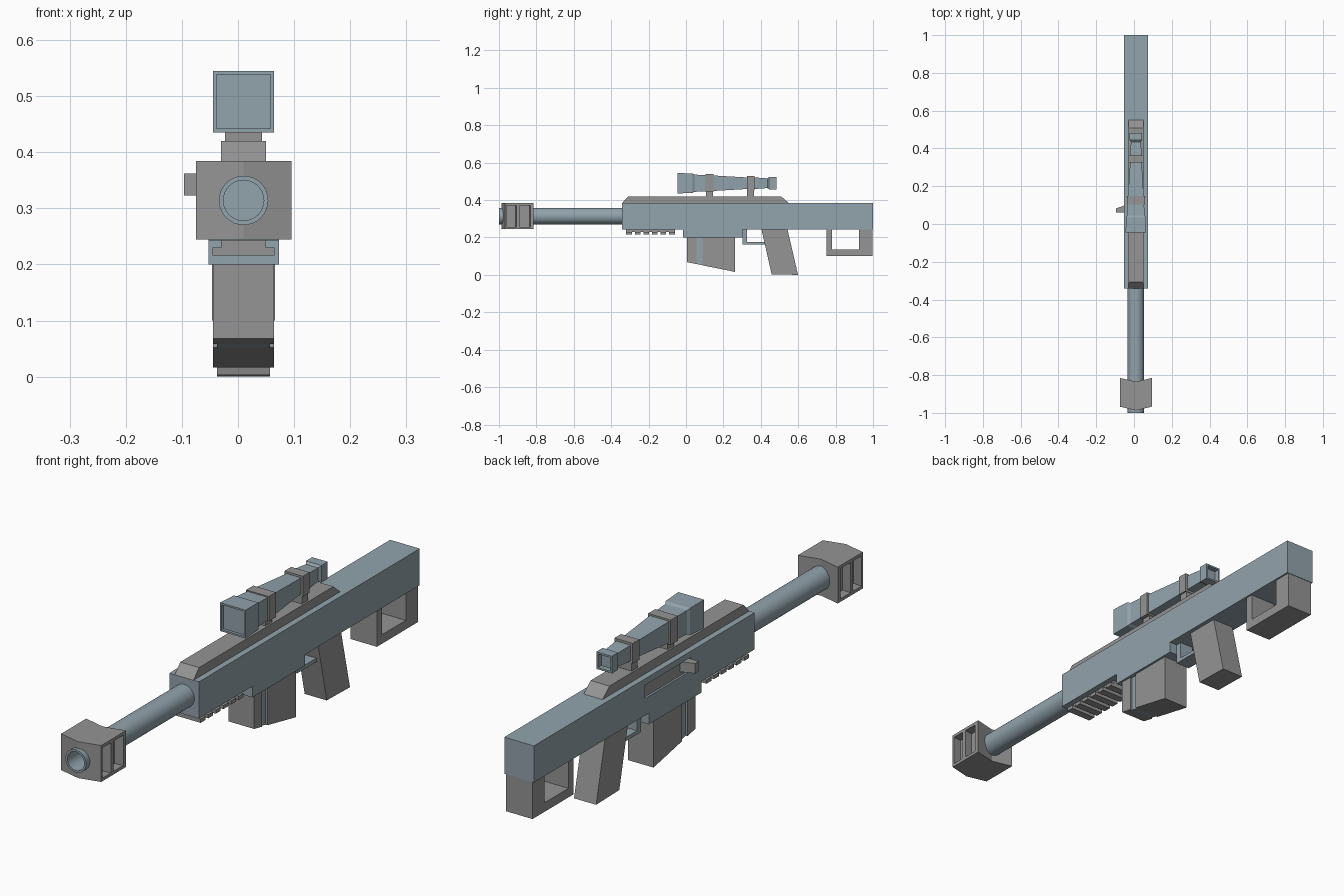
import bpy, bmesh, math

if "Cube" in bpy.data.objects:
    bpy.data.objects.remove(bpy.data.objects["Cube"])

CX = 0.01  # centre line of the body
BLUE = bpy.data.materials.new("blue_grey")
BLUE.diffuse_color = (0.287, 0.366, 0.413, 1)
BLUE.use_nodes = True
BLUE.node_tree.nodes["Principled BSDF"].inputs["Base Color"].default_value = BLUE.diffuse_color
GREY = bpy.data.materials.new("dark_grey")
GREY.diffuse_color = (0.297, 0.297, 0.297, 1)
GREY.use_nodes = True
GREY.node_tree.nodes["Principled BSDF"].inputs["Base Color"].default_value = GREY.diffuse_color


def make(name, bm, mat):
    bmesh.ops.recalc_face_normals(bm, faces=bm.faces[:])
    me = bpy.data.meshes.new(name)
    bm.to_mesh(me)
    bm.free()
    ob = bpy.data.objects.new(name, me)
    bpy.context.collection.objects.link(ob)
    me.materials.append(mat)
    return ob


def prism(name, pts, lo, hi, axis="x", mat=GREY):
    """Extrude a (y, z) outline along x, or an (x, y) outline along z."""
    bm = bmesh.new()
    put = (lambda p: (lo, p[0], p[1])) if axis == "x" else (lambda p: (p[0], p[1], lo))
    face = bm.faces.new([bm.verts.new(put(p)) for p in pts])
    ext = bmesh.ops.extrude_face_region(bm, geom=[face])["geom"]
    d = hi - lo
    bmesh.ops.translate(bm, verts=[v for v in ext if isinstance(v, bmesh.types.BMVert)],
                        vec=(d, 0, 0) if axis == "x" else (0, 0, d))
    return make(name, bm, mat)


def slab(name, pts, half, mat=GREY):
    return prism(name, pts, CX - half, CX + half, "x", mat)


def rect(y0, y1, z0, z1):
    return [(y0, z0), (y1, z0), (y1, z1), (y0, z1)]


def loft(name, rings, z, sides, mat=GREY):
    """Loft (y, radius) rings along y; four sides use the half width."""
    k, a0 = (math.sqrt(2), math.pi / 4) if sides == 4 else (1, 0)
    bm = bmesh.new()
    loops = []
    for y, r in rings:
        loops.append([bm.verts.new((CX + k * r * math.cos(a0 + 2 * math.pi * i / sides), y,
                                    z + k * r * math.sin(a0 + 2 * math.pi * i / sides)))
                      for i in range(sides)])
    for a, b in zip(loops, loops[1:]):
        for i in range(sides):
            j = (i + 1) % sides
            bm.faces.new((a[i], a[j], b[j], b[i]))
    bm.faces.new(loops[0])
    bm.faces.new(loops[-1])
    return make(name, bm, mat)


def cut(ob, cutter):
    cutter.hide_render = True
    m = ob.modifiers.new("cut", "BOOLEAN")
    m.operation, m.object, m.solver = "DIFFERENCE", cutter, "EXACT"
    bpy.context.view_layer.objects.active = ob
    bpy.ops.object.modifier_apply(modifier=m.name)
    bpy.data.objects.remove(cutter)


# Receiver with the side slot, bolt and handle on the left
receiver = slab("receiver", rect(-0.342, 1.0, 0.243, 0.384), 0.063, BLUE)
cut(receiver, prism("slot_cutter", rect(0.045, 0.326, 0.308, 0.36), -0.1, -0.035, "x", BLUE))
prism("bolt", rect(0.045, 0.326, 0.308, 0.36), -0.045, -0.03)
prism("bolt_handle", [(-0.096, 0.06), (-0.045, 0.06), (-0.045, 0.1), (-0.096, 0.082)],
      0.323, 0.362, "z")
slab("lower_receiver", rect(-0.017, 0.302, 0.20, 0.243), 0.063, BLUE)

# Sloped top rail
slab("top_rail", [(-0.342, 0.384), (0.55, 0.384), (0.508, 0.42), (-0.308, 0.42)], 0.04)

# Toothed lower rail
slab("lower_rail", rect(-0.32, -0.06, 0.228, 0.243), 0.04)
for i in range(6):
    y = -0.32 + i * 0.046
    slab(f"rail_tooth_{i + 1}", rect(y, y + 0.03, 0.216, 0.23), 0.055)

# Barrel with open bore
barrel = loft("barrel", [(-0.88, 0.036), (-1.0, 0.036), (-1.0, 0.044), (-0.34, 0.044)],
              0.314, 32, BLUE)
bpy.context.view_layer.objects.active = barrel
barrel.select_set(True)
bpy.ops.object.shade_smooth_by_angle(angle=math.radians(35))
barrel.select_set(False)

# Chevron muzzle brake with two ports on each side
L, R = CX - 0.085, CX + 0.085
brake = prism("muzzle_brake", [(L, -0.967), (CX, -0.987), (R, -0.967),
                               (R, -0.815), (CX, -0.835), (L, -0.815)], 0.244, 0.384, "z")
for s in (-1, 1):
    for y0, y1 in ((-0.957, -0.906), (-0.890, -0.831)):
        xi, xo = CX + s * 0.05, CX + s * 0.1
        port = [(xi, y0 - 0.005), (xo, y0), (xo, y1), (xi, y1 - 0.005)]
        cut(brake, prism("port_cutter", port, 0.256, 0.372, "z"))
cut(brake, loft("bore_cutter", [(-1.1, 0.043), (-0.7, 0.043)], 0.314, 32))


# Magazine with a narrower strip between two blocks
def mag_part(name, y0, y1, half, mat=GREY):
    def low(y):
        return 0.068 - (y - 0.006) * 0.052 / 0.255
    slab(name, [(y0, low(y0)), (y1, low(y1)), (y1, 0.21), (y0, 0.21)], half, mat)


mag_part("magazine_front", 0.006, 0.055, 0.0545)
mag_part("magazine_groove", 0.055, 0.087, 0.047, BLUE)
mag_part("magazine_rear", 0.087, 0.261, 0.0545)

# Grip and trigger guard
slab("grip", [(0.402, 0.25), (0.458, 0.003), (0.599, 0.0), (0.541, 0.25)], 0.047)
slab("trigger_guard", [(0.302, 0.25), (0.302, 0.162), (0.44, 0.162), (0.44, 0.176),
                       (0.326, 0.176), (0.326, 0.25)], 0.03, BLUE)

# Stock foot, a U-shaped frame
slab("stock_foot", [(0.75, 0.245), (0.75, 0.1), (0.998, 0.1), (0.998, 0.245),
                    (0.925, 0.245), (0.925, 0.135), (0.78, 0.135), (0.78, 0.245)], 0.056)

# Square scope with recessed ends
loft("scope", [(-0.035, 0.048), (-0.046, 0.048), (-0.046, 0.0545), (0.035, 0.052),
               (0.045, 0.046), (0.12, 0.043), (0.34, 0.03), (0.38, 0.03), (0.435, 0.026),
               (0.445, 0.033), (0.483, 0.033), (0.483, 0.026), (0.463, 0.026)],
     0.49, 4, BLUE)

# Scope rings and their legs
for name, y0, y1, half in (("front", 0.104, 0.147, 0.048), ("rear", 0.325, 0.365, 0.039)):
    loft(f"{name}_scope_ring", [(y0, half), (y1, half)], 0.49, 4)
    slab(f"{name}_scope_leg", rect(y0 + 0.002, y1 - 0.002, 0.41, 0.47), 0.033)
